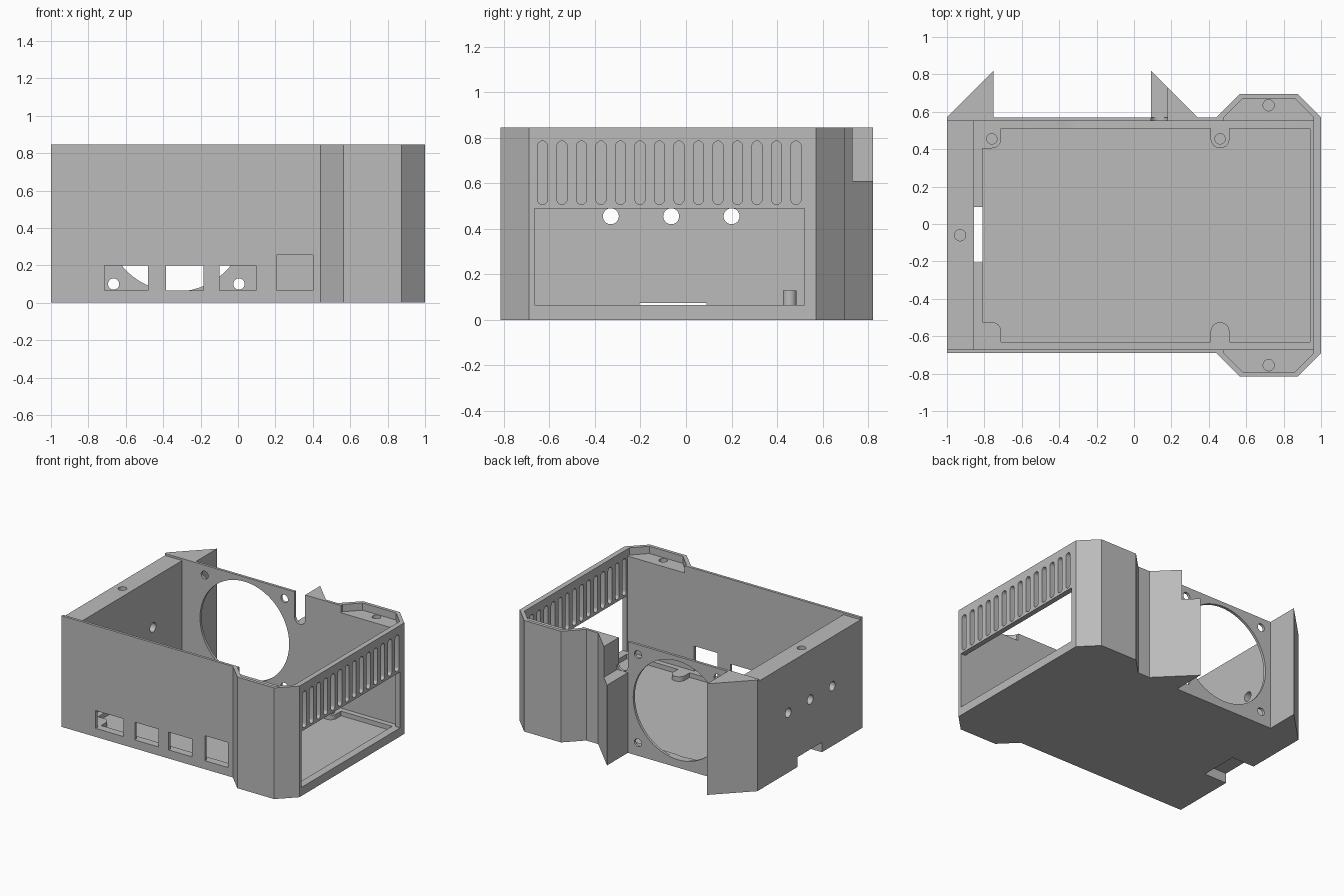
import bpy, bmesh, math
from mathutils import Matrix

old = bpy.data.objects.get("Cube")
if old:
    bpy.data.objects.remove(old, do_unlink=True)

grey = bpy.data.materials.new("plain grey")
grey.use_nodes = True
colour = (0.5, 0.5, 0.5, 1)
grey.diffuse_color = colour
grey.node_tree.nodes["Principled BSDF"].inputs["Base Color"].default_value = colour


def prism(name, points, low, high, axis="Z"):
    """Extrude a flat outline along an axis; X takes (y, z), Y takes (x, z)."""
    place = {"Z": lambda a, b, c: (a, b, c),
             "X": lambda a, b, c: (c, a, b),
             "Y": lambda a, b, c: (a, c, b)}[axis]
    bm = bmesh.new()
    base = bm.faces.new([bm.verts.new(place(a, b, low)) for a, b in points])
    top = bmesh.ops.extrude_face_region(bm, geom=[base])["geom"]
    bmesh.ops.translate(bm, vec=place(0, 0, high - low),
                        verts=[v for v in top if isinstance(v, bmesh.types.BMVert)])
    bmesh.ops.recalc_face_normals(bm, faces=bm.faces)
    mesh = bpy.data.meshes.new(name)
    bm.to_mesh(mesh)
    bm.free()
    mesh.materials.append(grey)
    obj = bpy.data.objects.new(name, mesh)
    bpy.context.collection.objects.link(obj)
    return obj


def rect(a0, a1, b0, b1):
    return [(a0, b0), (a1, b0), (a1, b1), (a0, b1)]


def arc(a, b, r, start=0, end=360, n=48):
    count = n if end - start == 360 else n + 1
    angles = [math.radians(start + (end - start) * i / n) for i in range(count)]
    return [(a + r * math.cos(t), b + r * math.sin(t)) for t in angles]


def slot(a, low, high, r):
    return arc(a, low + r, r, 180, 360, 12) + arc(a, high - r, r, 0, 180, 12)


def combine(target, tool, operation="DIFFERENCE"):
    mod = target.modifiers.new("combine", "BOOLEAN")
    mod.operation = operation
    mod.solver = "EXACT"
    mod.object = tool
    bpy.context.view_layer.objects.active = target
    bpy.ops.object.modifier_apply(modifier=mod.name)
    bpy.data.objects.remove(tool, do_unlink=True)


TOP, FLOOR, ABOVE = 0.845, 0.065, 1.0

# Case outline with front and back bulges and two rear fins
case = prism("enclosure_case", [
    (-1, -.69), (.44, -.69), (.565, -.815), (.875, -.815), (1, -.69),
    (1, .57), (.875, .695), (.565, .695), (.44, .57), (.34, .57),
    (.09, .82), (.09, .57), (-.75, .57), (-.75, .82), (-1, .57)], 0, TOP)


def cut(points, low, high, axis="Z"):
    combine(case, prism("cutter", points, low, high, axis))


# Main cavity and left ledge step
cut(rect(-.855, .96, -.67, .55), FLOOR, ABOVE)
cut(rect(-1.1, -.8, -.67, .55), .83, ABOVE)

# Sunken ledges in the bulges, with screw holes
for wall, side in ((.55, 1), (-.67, -1)):
    shape = [(.48, -.1), (.48, .02), (.58, .12), (.86, .12), (.96, .02), (.96, -.1)]
    cut([(x, wall + side * d) for x, d in shape], .79, ABOVE)
    cut(arc(.72, wall + side * .085, .03), .6, ABOVE)
cut(arc(-.93, -.06, .03), .62, ABOVE)

# Floor recess that leaves four rounded mounting tabs
recess = prism("recess_cutter", rect(-.81, .94, -.63, .51), .03, .2)
for y, side in ((.455, 1), (-.575, -1)):
    for x, left in ((-.76, -.15), (.46, -.05)):
        if left == -.05:
            outline = arc(0, 0, .05, 180, 360, 24) + [(.05, .15), (-.05, .15)]
        else:
            outline = [(left, -.05)] + arc(0, 0, .05, 270, 360, 12) + [(.05, .15), (left, .15)]
        combine(recess, prism("tab", [(x + a, y + side * b) for a, b in outline], 0, .3))
combine(case, recess)

# Locating posts on the rear tabs
for x in (-.76, .46):
    combine(case, prism("post", arc(x, .455, .03), .04, .13), "UNION")

# Connector windows in the front wall
for x0, x1, z1 in ((-.715, -.48, .2), (-.385, -.185, .2), (-.1, .095, .2), (.205, .4, .255)):
    cut(rect(x0, x1, FLOOR, z1), -.75, -.6, "Y")

# Right side: large opening and a row of vents
cut(rect(-.665, .52, FLOOR, .49), .9, 1.1, "X")
for i in range(14):
    cut(slot(-.63 + i * .0856, .507, .785, .0225), .9, 1.1, "X")

# Left side: three cable holes and a notch at the base
for y in (-.33, -.065, .2):
    cut(arc(y, .455, .035), -1.1, -.8, "X")
cut(rect(-1.1, -.81, -.205, .09), -.1, .075)

# Rear fan opening with four screw holes
cut(arc(-.33, .435, .375, n=96), .5, .65, "Y")
for x in (-.665, .005):
    for z in (.1, .77):
        cut(arc(x, z, .03), .5, .65, "Y")

# Rear cable slot, round in the wall and square through the fin
cut(arc(.135, .655, .045, 180, 360, 24) + [(.18, ABOVE), (.09, ABOVE)], .5, .6, "Y")
cut(rect(.05, .18, .61, ABOVE), .57, .9, "Y")

# Smooth the round holes while keeping the edges sharp
bpy.ops.object.select_all(action="DESELECT")
case.select_set(True)
bpy.context.view_layer.objects.active = case
bpy.ops.object.shade_smooth_by_angle(angle=math.radians(30))
